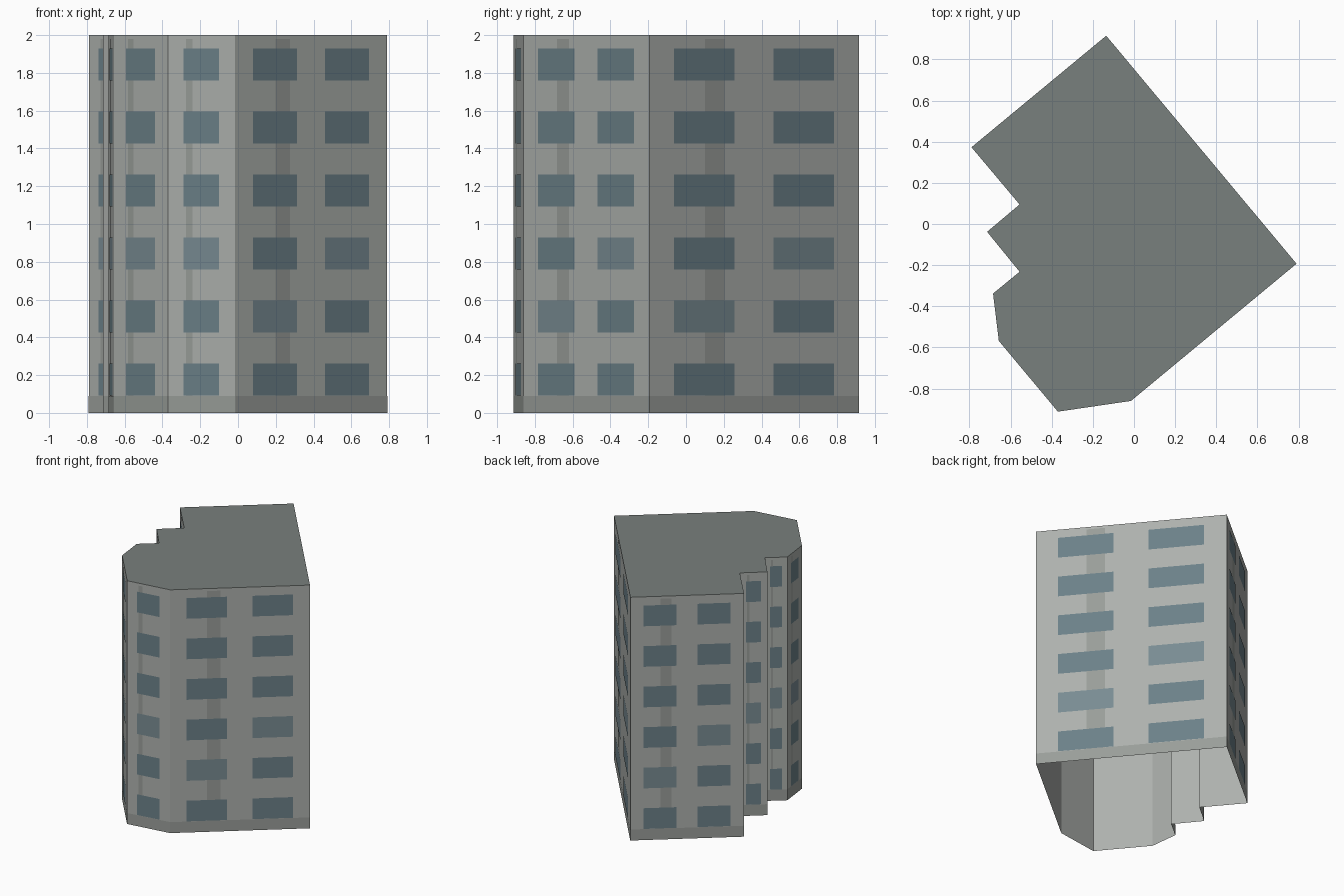
import bpy
from mathutils import Vector

if "Cube" in bpy.data.objects:
    bpy.data.objects.remove(bpy.data.objects["Cube"])

HEIGHT = 2.0
FLOORS = 6
STOREY = HEIGHT / FLOORS

# Footprint, counter-clockwise seen from above
PLAN = [(-0.135, 0.915), (-0.79, 0.373), (-0.556, 0.095), (-0.714, -0.038),
        (-0.556, -0.232), (-0.685, -0.338), (-0.657, -0.568), (-0.37, -0.912),
        (-0.015, -0.86), (0.79, -0.193)]


def material(name, rgb):
    mat = bpy.data.materials.new(name)
    mat.diffuse_color = (*rgb, 1)
    mat.use_nodes = True
    mat.node_tree.nodes["Principled BSDF"].inputs["Base Color"].default_value = mat.diffuse_color
    return mat


def make(name, verts, faces, mat):
    mesh = bpy.data.meshes.new(name)
    mesh.from_pydata(verts, [], faces)
    mesh.materials.append(mat)
    obj = bpy.data.objects.new(name, mesh)
    bpy.context.collection.objects.link(obj)
    return obj


def panel(wall, u0, u1, z0, z1, offset):
    """Corners of a rectangle lying on a wall, pushed slightly outward."""
    a, b = (Vector((*p, 0)) for p in wall)
    out = Vector((b.y - a.y, a.x - b.x, 0)).normalized() * offset
    p, q = a.lerp(b, u0) + out, a.lerp(b, u1) + out
    return [(p.x, p.y, z0), (q.x, q.y, z0), (q.x, q.y, z1), (p.x, p.y, z1)]


def make_panels(name, quads, mat):
    verts = [v for quad in quads for v in quad]
    faces = [tuple(range(i, i + 4)) for i in range(0, len(verts), 4)]
    return make(name, verts, faces, mat)


plaster = material("plaster", (0.42, 0.44, 0.42))
plinth = material("plinth", (0.32, 0.34, 0.32))
glass = material("glass", (0.15, 0.22, 0.25))
pale_glass = material("pale_glass", (0.19, 0.26, 0.29))
roofing = material("roofing", (0.19, 0.215, 0.205))

# Wall shell, open underneath, and flat roof
n = len(PLAN)
low = [(x, y, 0) for x, y in PLAN]
high = [(x, y, HEIGHT) for x, y in PLAN]
make("walls", low + high,
     [(i, (i + 1) % n, n + (i + 1) % n, n + i) for i in range(n)], plaster)
make("roof", high, [tuple(range(n))], roofing)

# Facade details: plinth band, vertical stain and rows of windows
bands, stripes, windows, pale_windows = [], [], [], []
for i in range(n):
    wall = (PLAN[i], PLAN[(i + 1) % n])
    length = (Vector(wall[1]) - Vector(wall[0])).length
    bays = [(0.115, 0.405), (0.59, 0.88)] if length > 0.6 else [(0.23, 0.76)]
    bands.append(panel(wall, 0, 1, 0, 0.09, 0.001))
    stripes.append(panel(wall, 0.265, 0.36, 0.09, 1.98, 0.001))
    for floor in range(FLOORS):
        z = 0.092 + floor * STOREY
        for k, (u0, u1) in enumerate(bays):
            pale = (floor == 2 and k == len(bays) - 1) or \
                   (floor == 1 and k == 0 and len(bays) == 2)
            (pale_windows if pale else windows).append(
                panel(wall, u0, u1, z, z + 0.17, 0.002))

make_panels("plinth_band", bands, plinth)
make_panels("facade_stripes", stripes, plinth)
make_panels("windows", windows, glass)
make_panels("pale_windows", pale_windows, pale_glass)
